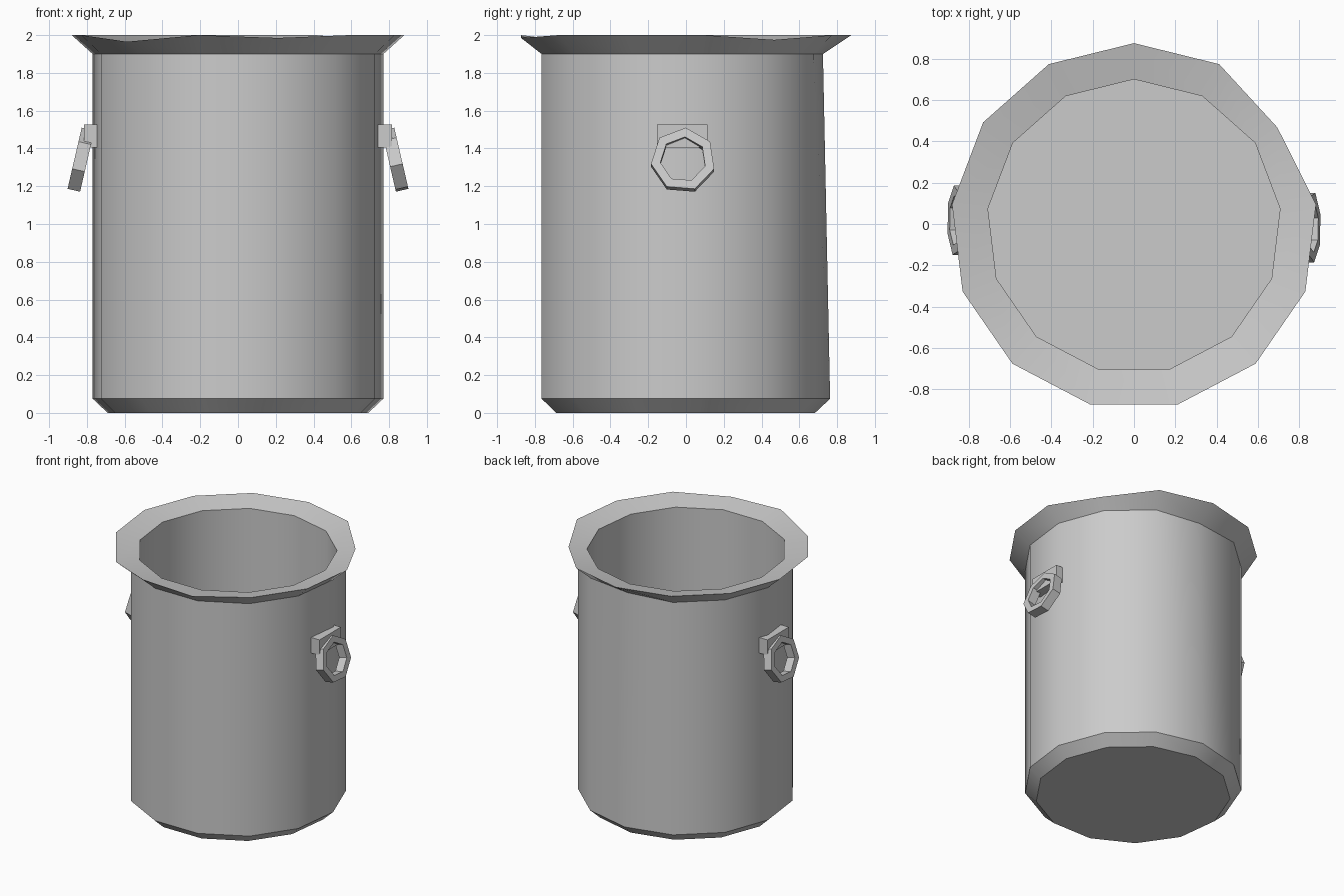
import bpy, bmesh
from math import pi, sin, cos, radians
from mathutils import Matrix, Vector

cube = bpy.data.objects.get("Cube")
if cube:
    bpy.data.objects.remove(cube)

steel = bpy.data.materials.new("light_grey_metal")
steel.use_nodes = True
GREY = (0.6, 0.6, 0.6, 1)
steel.diffuse_color = GREY
steel.node_tree.nodes["Principled BSDF"].inputs["Base Color"].default_value = GREY


def finish(bm, name):
    bmesh.ops.recalc_face_normals(bm, faces=bm.faces[:])
    mesh = bpy.data.meshes.new(name)
    bm.to_mesh(mesh)
    bm.free()
    mesh.materials.append(steel)
    obj = bpy.data.objects.new(name, mesh)
    bpy.context.collection.objects.link(obj)
    return obj


def bridge(bm, a, b):
    n = len(a)
    for i in range(n):
        j = (i + 1) % n
        bm.faces.new((a[i], a[j], b[j], b[i]))


# Bucket: thirteen-sided profile from the base, over the flared rim, to the inner floor
SIDES = 13
PROFILE = [(0.695, 0.0), (0.775, 0.075), (0.775, 1.9), (0.887, 2.0), (0.712, 1.96), (0.712, 0.08)]
RIM = 3
bm = bmesh.new()
rings = []
for r, z in PROFILE:
    rings.append([bm.verts.new((r * sin(2 * pi * i / SIDES), r * cos(2 * pi * i / SIDES) - 0.012, z))
                  for i in range(SIDES)])
for a, b in zip(rings, rings[1:]):
    bridge(bm, a, b)
bm.faces.new(rings[0])
bm.faces.new(rings[-1])
# Small dents in the rim and a slight lean at the back
for index, drop in {2: 0.025, 6: 0.015, 8: 0.035}.items():
    rings[RIM][index].co.z -= drop
rings[RIM][2].co.xy *= 0.95
rings[2][0].co.y = 0.725
bucket = finish(bm, "bucket")
bpy.context.view_layer.objects.active = bucket
bucket.select_set(True)
bpy.ops.object.shade_smooth_by_angle(angle=radians(35))
bucket.select_set(False)

# Handle on each side: a mounting block and a tilted seven-sided ring
for side, label in ((1, "left"), (-1, "right")):
    bm = bmesh.new()
    bmesh.ops.create_cube(bm, size=1, matrix=Matrix.Translation((side * 0.777, -0.02 * side, 1.467))
                          @ Matrix.Diagonal((0.076, 0.265, 0.122, 1)))
    finish(bm, label + "_handle_block")

    bm = bmesh.new()
    place = Matrix.Translation((side * 0.833, -0.015 * side, 1.335)) @ Matrix.Rotation(radians(-13 * side), 4, "Y")
    loops = []
    for r, x in ((0.172, 0.034), (0.172, -0.034), (0.122, -0.034), (0.122, 0.034)):
        loops.append([bm.verts.new(place @ Vector((x, r * sin(2 * pi * i / 7 + 0.08 * side),
                                                   r * cos(2 * pi * i / 7 + 0.08 * side))))
                      for i in range(7)])
    for k in range(4):
        bridge(bm, loops[k], loops[(k + 1) % 4])
    finish(bm, label + "_handle_ring")
